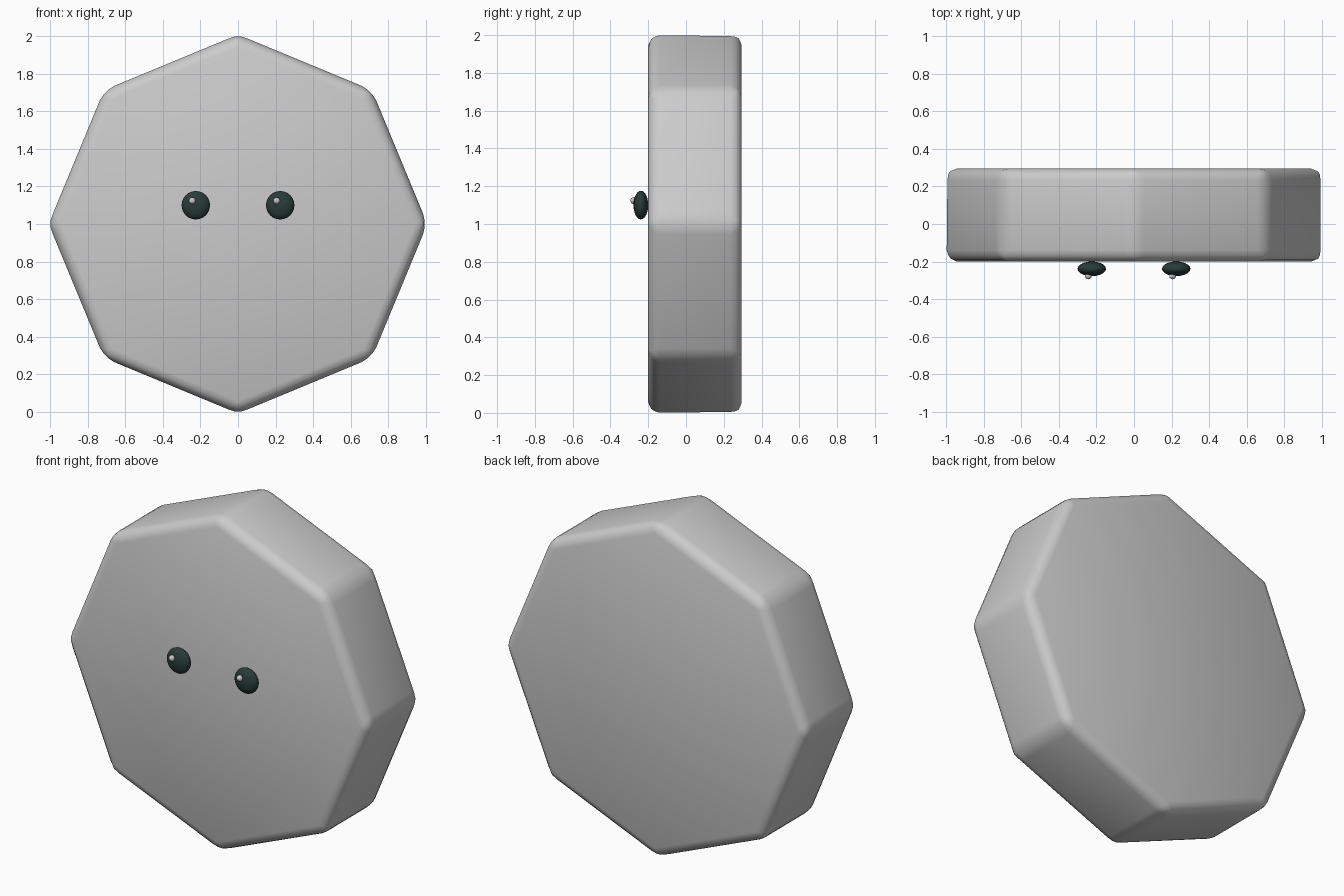
import bpy, math

if "Cube" in bpy.data.objects:
    bpy.data.objects.remove(bpy.data.objects["Cube"])


def finish(obj, name):
    obj.name = name
    for p in obj.data.polygons:
        p.use_smooth = True
    return obj


def ball(name, loc, scale, segments, rings, mat=None):
    bpy.ops.mesh.primitive_uv_sphere_add(segments=segments, ring_count=rings, radius=1, location=loc)
    obj = finish(bpy.context.object, name)
    obj.scale = scale
    if mat:
        obj.data.materials.append(mat)
    return obj


# octagonal slab body, corner pointing up, lying between y = -0.2 and 0.295
bpy.ops.mesh.primitive_cylinder_add(vertices=8, radius=1.01, depth=0.495,
                                    location=(0, 0.0475, 1.0),
                                    rotation=(math.pi / 2, 0, 0))
body = finish(bpy.context.object, "body")
bevel = body.modifiers.new("soft_edges", 'BEVEL')
bevel.width = 0.06
bevel.segments = 3
bevel.limit_method = 'ANGLE'
bevel.angle_limit = math.radians(30)

# dark eyes with a small glint, both glints on the same side
dark = bpy.data.materials.new("eye_dark")
dark.diffuse_color = (0.022, 0.045, 0.04, 1)
dark.use_nodes = True
dark.node_tree.nodes["Principled BSDF"].inputs["Base Color"].default_value = dark.diffuse_color
for side, x in (("left", -0.225), ("right", 0.225)):
    ball("eye_" + side, (x, -0.239, 1.1), (0.076, 0.039, 0.076), 20, 12, dark)
    ball("eye_glint_" + side, (x - 0.019, -0.278, 1.124), (0.018, 0.017, 0.018), 12, 8)
